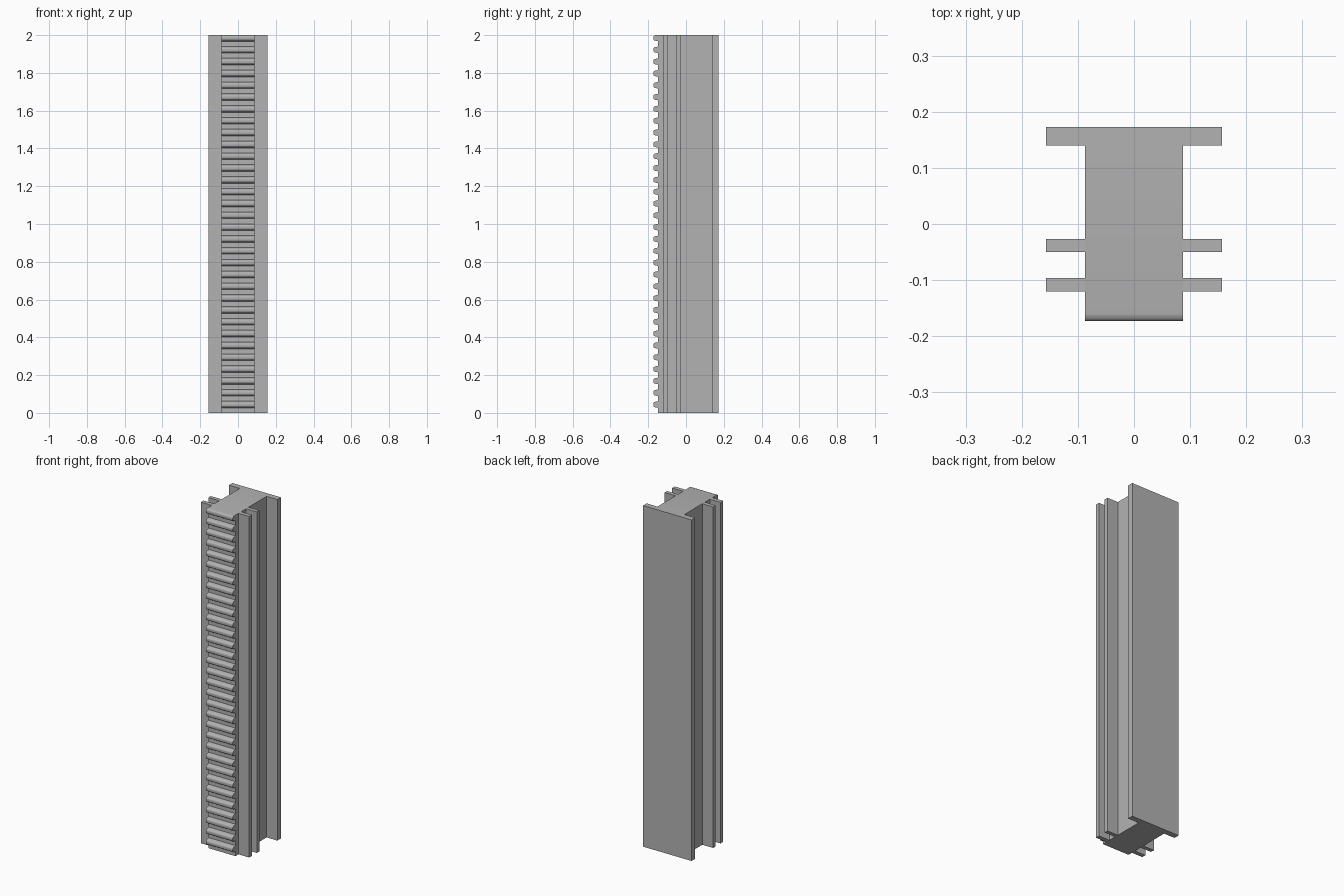
import bpy
import bmesh
import math

cube = bpy.data.objects.get("Cube")
if cube:
    bpy.data.objects.remove(cube, do_unlink=True)

HEIGHT = 2.0
BACK, ROOT = 0.173, -0.148
TEETH, FIRST, LAST = 32, 0.044, 1.985

steel = bpy.data.materials.new("plain grey")
steel.use_nodes = True
grey = (0.45, 0.45, 0.45, 1)
steel.diffuse_color = grey
steel.node_tree.nodes["Principled BSDF"].inputs["Base Color"].default_value = grey


def extrude_profile(name, points, direction):
    """Close a planar outline and extrude it into a solid."""
    bm = bmesh.new()
    face = bm.faces.new([bm.verts.new(p) for p in points])
    made = bmesh.ops.extrude_face_region(bm, geom=[face])
    moved = [v for v in made["geom"] if isinstance(v, bmesh.types.BMVert)]
    bmesh.ops.translate(bm, verts=moved, vec=direction)
    bmesh.ops.recalc_face_normals(bm, faces=bm.faces)
    mesh = bpy.data.meshes.new(name)
    bm.to_mesh(mesh)
    bm.free()
    mesh.materials.append(steel)
    obj = bpy.data.objects.new(name, mesh)
    bpy.context.collection.objects.link(obj)
    return obj


# Toothed bar: side outline with rounded rack teeth along the front
half_tooth = [(0.018, 0), (0.0165, 0.004), (0.0145, 0.015),
              (0.012, 0.021), (0.009, 0.024), (0.005, 0.025)]
tooth = [(-w, d) for w, d in half_tooth] + half_tooth[::-1]
outline = [(BACK, HEIGHT), (BACK, 0), (ROOT, 0)]
pitch = (LAST - FIRST) / (TEETH - 1)
for i in range(TEETH):
    centre = FIRST + i * pitch
    for w, d in tooth:
        if centre + w < HEIGHT:
            outline.append((ROOT - d, centre + w))
outline.append((ROOT - 0.012, HEIGHT))
WIDTH = 0.087
rack = extrude_profile("rack_bar", [(-WIDTH, y, z) for y, z in outline], (2 * WIDTH, 0, 0))
bpy.ops.object.select_all(action="DESELECT")
rack.select_set(True)
bpy.context.view_layer.objects.active = rack
bpy.ops.object.shade_smooth_by_angle(angle=math.radians(35))

# Full-height guide flanges on both sides
flanges = {"back_flange": (0.14, BACK), "middle_flange": (-0.05, -0.027),
           "front_flange": (-0.12, -0.096)}
for name, (y0, y1) in flanges.items():
    for side, label in ((1, "left"), (-1, "right")):
        inner, outer = side * WIDTH, side * 0.157
        corners = [(inner, y0, 0), (outer, y0, 0), (outer, y1, 0), (inner, y1, 0)]
        extrude_profile(label + "_" + name, corners, (0, 0, HEIGHT))
